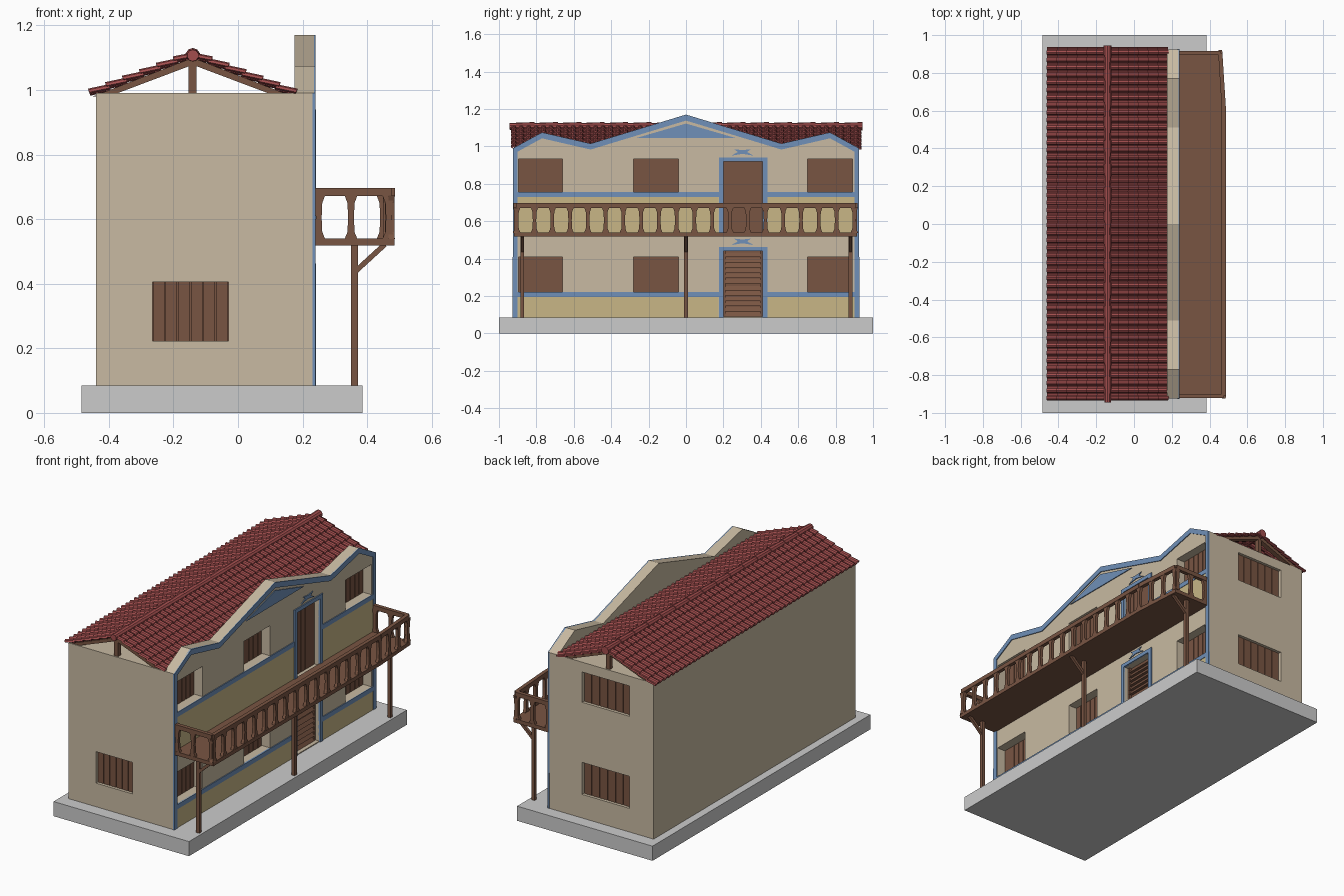
import bpy, bmesh, math
from mathutils import Vector, Matrix

if "Cube" in bpy.data.objects:
    bpy.data.objects.remove(bpy.data.objects["Cube"])


def material(name, rgb):
    m = bpy.data.materials.new(name)
    m.diffuse_color = (*rgb, 1)
    m.use_nodes = True
    m.node_tree.nodes["Principled BSDF"].inputs["Base Color"].default_value = m.diffuse_color
    return m


CREAM = material("cream_plaster", (0.58, 0.49, 0.36))
YELLOW = material("yellow_plaster", (0.58, 0.47, 0.24))
BLUE = material("blue_trim", (0.16, 0.28, 0.48))
WOOD = material("brown_wood", (0.19, 0.09, 0.055))
TILE = material("red_tile", (0.36, 0.075, 0.075))


def prism(bm, pts, axis, a, b):
    """Extrude a 2D outline along an axis from a to b."""
    def place(p, t):
        return {'x': (t, *p), 'y': (p[0], t, p[1]), 'z': (*p, t)}[axis]
    lo = [bm.verts.new(place(p, a)) for p in pts]
    hi = [bm.verts.new(place(p, b)) for p in pts]
    bm.faces.new(lo)
    bm.faces.new(hi[::-1])
    for i in range(len(pts)):
        j = (i + 1) % len(pts)
        bm.faces.new((lo[i], hi[i], hi[j], lo[j]))


def box(bm, x0, x1, y0, y1, z0, z1):
    prism(bm, [(x0, y0), (x1, y0), (x1, y1), (x0, y1)], 'z', z0, z1)


def beam(bm, p, q, w, h):
    """Rectangular bar between two points."""
    p, q = Vector(p), Vector(q)
    d = (q - p).normalized()
    side = d.cross(Vector((0, 0, 1)))
    side = side.normalized() if side.length > 0.01 else Vector((0, 1, 0))
    up = side.cross(d)
    rings = [[bm.verts.new(c + side * w / 2 * s + up * h / 2 * t)
              for s, t in ((-1, -1), (1, -1), (1, 1), (-1, 1))] for c in (p, q)]
    bm.faces.new(rings[0])
    bm.faces.new(rings[1][::-1])
    for i in range(4):
        j = (i + 1) % 4
        bm.faces.new((rings[0][i], rings[1][i], rings[1][j], rings[0][j]))


def finish(name, bm, mat=None, closed=True):
    if closed:
        bmesh.ops.recalc_face_normals(bm, faces=bm.faces)
    me = bpy.data.meshes.new(name)
    bm.to_mesh(me)
    bm.free()
    ob = bpy.data.objects.new(name, me)
    bpy.context.collection.objects.link(ob)
    if mat:
        me.materials.append(mat)
    return ob


def cut(ob, boxes):
    bm = bmesh.new()
    for b in boxes:
        box(bm, *b)
    cutter = finish("opening_cutter", bm)
    cutter.hide_render = True
    mod = ob.modifiers.new("openings", 'BOOLEAN')
    mod.operation, mod.object, mod.solver = 'DIFFERENCE', cutter, 'EXACT'
    bpy.context.view_layer.objects.active = ob
    bpy.ops.object.modifier_apply(modifier=mod.name)
    bpy.data.objects.remove(cutter)


# Base slab
bm = bmesh.new()
box(bm, -0.485, 0.385, -1, 1, 0, 0.085)
finish("base_slab", bm)

# Openings: facade windows and doors (y0, y1, z0, z1), end windows (x0, x1, z0, z1, side)
LOW, HIGH = (0.222, 0.408), (0.757, 0.933)
windows = [(y0, y1, *z) for z in (LOW, HIGH) for y0, y1 in ((-0.895, -0.66), (-0.28, -0.04), (0.65, 0.89))]
low_door, high_door = (0.20, 0.41, 0.085, 0.44), (0.20, 0.41, 0.53, 0.918)
end_windows = [(-0.265, -0.03, 0.222, 0.405, -1), (-0.285, 0.02, *LOW, 1), (-0.285, 0.02, *HIGH, 1)]

# House body
bm = bmesh.new()
box(bm, -0.44, 0.176, -0.925, 0.925, 0.085, 0.99)
body = finish("house_body", bm, CREAM)
cut(body, [(x0, x1, *sorted((s * 0.9, s * 0.96)), z0, z1) for x0, x1, z0, z1, s in end_windows])

# Facade wall with shaped parapet
top = [(-0.925, 0.99), (-0.77, 1.075), (-0.51, 1.015), (0, 1.17), (0.51, 1.015), (0.77, 1.075), (0.925, 0.99)]
bm = bmesh.new()
prism(bm, [(-0.925, 0.085)] + top + [(0.925, 0.085)], 'x', 0.175, 0.235)
facade = finish("facade_wall", bm, CREAM)
cut(facade, [(0.15, 0.26, y0, y1, max(z0, 0.09), z1) for y0, y1, z0, z1 in windows + [low_door, high_door]])

# Plank shutters
bm = bmesh.new()
for y0, y1, z0, z1 in windows + [high_door]:
    n, x = (5, 0.205) if z1 - z0 > 0.3 else (6, 0.182)
    box(bm, 0.17, x - 0.005, y0, y1, z0, z1)
    w = (y1 - y0) / n
    for i in range(n):
        box(bm, 0.17, x, y0 + i * w + 0.002, y0 + (i + 1) * w - 0.002, z0, z1)
for x0, x1, z0, z1, s in end_windows:
    box(bm, x0, x1, *sorted((s * 0.895, s * 0.903)), z0, z1)
    w = (x1 - x0) / 6
    for i in range(6):
        box(bm, x0 + i * w + 0.002, x0 + (i + 1) * w - 0.002, *sorted((s * 0.895, s * 0.908)), z0, z1)
finish("plank_shutters", bm, WOOD)

# Louvred lower door
bm = bmesh.new()
y0, y1, z0, z1 = low_door
box(bm, 0.17, 0.195, y0, y1, z0, z1)
for y in (y0, y1 - 0.012):
    box(bm, 0.17, 0.21, y, y + 0.012, z0, z1)
for za in (z0 + 0.005, 0.268):
    for i in range(6):
        z = za + i * 0.028
        prism(bm, [(0.19, z), (0.212, z), (0.198, z + 0.024), (0.19, z + 0.024)], 'y', y0 + 0.01, y1 - 0.01)
finish("louvred_door", bm, WOOD)

# Yellow wall panels
bm = bmesh.new()
for ya, yb in ((-0.9, 0.175), (0.435, 0.9)):
    for za, zb in ((0.085, 0.197), (0.52, 0.732)):
        box(bm, 0.23, 0.237, ya, yb, za, zb)
finish("yellow_panels", bm, YELLOW)

# Blue parapet edge, bands, door frames, pediment and star ornaments
bm = bmesh.new()
inner = [(-0.9, 0.972)] + [(y, z - 0.032) for y, z in top[1:-1]] + [(0.9, 0.972)]
prism(bm, [(-0.927, 0.085)] + top + [(0.927, 0.085), (0.9, 0.085)] + inner[::-1] + [(-0.9, 0.085)], 'x', 0.23, 0.24)
for ya, yb in ((-0.9, 0.18), (0.43, 0.9)):
    for z in (0.195, 0.73):
        box(bm, 0.23, 0.24, ya, yb, z, z + 0.027)
for y0, y1, z0, z1 in (low_door, high_door):
    a, b, c = y0 - 0.024, y1 + 0.026, z1 + 0.022
    prism(bm, [(a, z0), (a, c), (b, c), (b, z0), (y1, z0), (y1, z1), (y0, z1), (y0, z0)], 'x', 0.23, 0.242)
    y, z = 0.302, c + 0.03
    prism(bm, [(y - 0.06, z - 0.02), (y - 0.025, z), (y - 0.045, z + 0.015), (y, z + 0.01), (y + 0.045, z + 0.015),
               (y + 0.025, z), (y + 0.06, z - 0.02), (y, z - 0.01)], 'x', 0.23, 0.24)
prism(bm, [(-0.265, 1.045), (0, 1.122), (0.265, 1.045)], 'x', 0.23, 0.24)
finish("blue_trim", bm, BLUE)

# Balcony floor
bm = bmesh.new()
prism(bm, [(0.235, -0.92), (0.485, -0.92), (0.485, 0.62), (0.467, 0.915), (0.235, 0.915)], 'z', 0.518, 0.54)
finish("balcony_floor", bm, WOOD)

# Balcony rail with waisted balusters


def rail_x(y):
    return 0.475 if y < 0.62 else 0.475 - 0.018 * (y - 0.62) / 0.29


bm = bmesh.new()
path = [(0.24, -0.91), (0.475, -0.91), (0.475, 0.62), (0.457, 0.905), (0.24, 0.905)]
for p, q in zip(path, path[1:]):
    beam(bm, (*p, 0.684), (*q, 0.684), 0.022, 0.025)
half = [(0.02, 0.538), (0.011, 0.56), (0.009, 0.605), (0.011, 0.65), (0.02, 0.674)]


def baluster(c, axis, at):
    pts = [(c + w, z) for w, z in half] + [(c - w, z) for w, z in half[::-1]]
    prism(bm, pts, axis, at - 0.009, at + 0.009)


for i in range(20):
    y = -0.905 + i * 1.805 / 19
    baluster(y, 'x', rail_x(y))
for y in (-0.91, 0.905):
    for x in (0.25, 0.35, rail_x(y) - 0.008):
        baluster(x, 'y', y)
finish("balcony_railing", bm, WOOD)

# Posts and braces
bm = bmesh.new()
for y in (-0.875, 0, 0.88):
    box(bm, 0.35, 0.371, y - 0.01, y + 0.01, 0.085, 0.52)
    beam(bm, (0.36, y, 0.435), (0.455, y, 0.522), 0.016, 0.016)
finish("balcony_posts", bm, WOOD)

# Roof trusses and ridge beam
RIDGE, EAVE = Vector((-0.14, 0, 1.1)), 0.98
bm = bmesh.new()
for y in (-0.92, -0.46, 0, 0.46, 0.89):
    prism(bm, [(-0.45, 0.98), (-0.14, 1.1), (0.17, 0.98), (0.12, 0.98), (-0.14, 1.078), (-0.4, 0.98)], 'y', y, y + 0.03)
    box(bm, -0.153, -0.128, y + 0.002, y + 0.028, 0.985, 1.085)
finish("roof_trusses", bm, WOOD)

# Tile rows, corrugated and overlapping
cols, rows = 47, 6
wave = [(0, 0), (0.12, 0.008), (0.35, 0.012), (0.58, 0.008), (0.7, 0), (0.85, -0.002)]
pitch = 1.87 / cols
line = [(-0.935 + (c + t) * pitch, h) for c in range(cols) for t, h in wave] + [(0.935, 0)]
bm = bmesh.new()
for s in (-1, 1):
    eave = Vector((-0.14 + s * 0.315, 0, EAVE))
    run = RIDGE - eave
    nrm = Vector((s * -(EAVE - 1.1), 0, 0.315)).normalized()
    for r in range(rows):
        ends = ((r / rows, 0.014), (min((r + 1.15) / rows, 1), 0.004))
        a, b = [[bm.verts.new(eave + run * t + nrm * (lift + h) + Vector((0, y, 0))) for y, h in line] for t, lift in ends]
        for i in range(len(line) - 1):
            f = bm.faces.new((a[i], a[i + 1], b[i + 1], b[i]))
            f.normal_update()
            if f.normal.z < 0:
                f.normal_flip()
roof = finish("roof_tiles", bm, TILE, closed=False)
mod = roof.modifiers.new("thickness", 'SOLIDIFY')
mod.thickness, mod.offset = 0.009, -1

# Ridge caps
bm = bmesh.new()
n = 15
step = 1.88 / n
for i in range(n):
    y = -0.94 + i * step
    m = Matrix.Translation((-0.14, y + step / 2, 1.107)) @ Matrix.Rotation(math.pi / 2, 4, 'X')
    bmesh.ops.create_cone(bm, cap_ends=True, segments=10, radius1=0.023, radius2=0.018, depth=step + 0.008, matrix=m)
finish("ridge_caps", bm, TILE)
